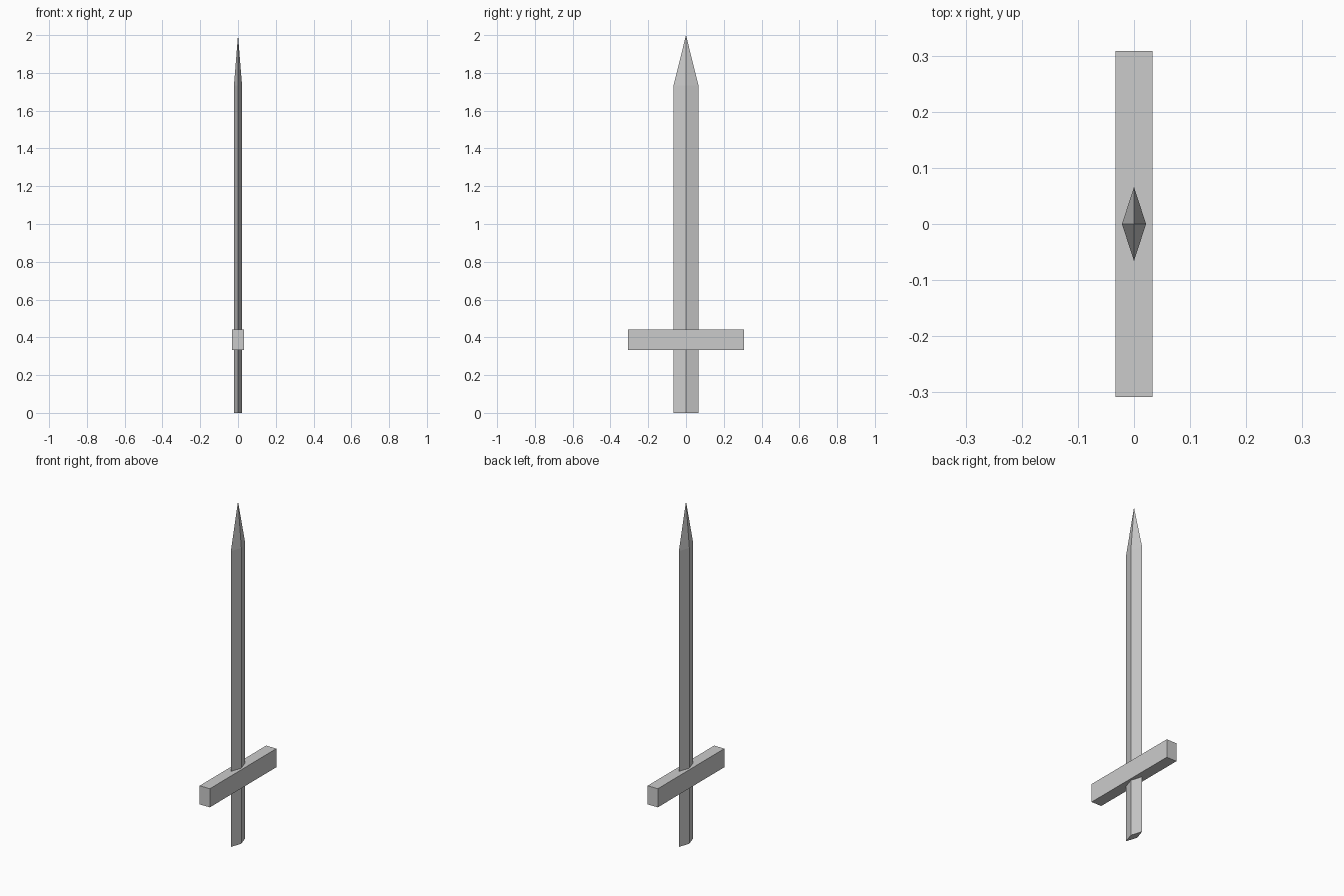
import bpy, bmesh

if "Cube" in bpy.data.objects:
    bpy.data.objects.remove(bpy.data.objects["Cube"])


def make_object(name, bm):
    bmesh.ops.recalc_face_normals(bm, faces=bm.faces)
    mesh = bpy.data.meshes.new(name)
    bm.to_mesh(mesh)
    bm.free()
    obj = bpy.data.objects.new(name, mesh)
    bpy.context.collection.objects.link(obj)
    return obj


# blade: diamond section extruded upwards, then drawn to a point
HALF_X, HALF_Y = 0.0215, 0.066
SHOULDER_Z, TIP_Z = 1.733, 2.0
bm = bmesh.new()
section = [(HALF_X, 0), (0, HALF_Y), (-HALF_X, 0), (0, -HALF_Y)]
bottom = [bm.verts.new((x, y, 0)) for x, y in section]
shoulder = [bm.verts.new((x, y, SHOULDER_Z)) for x, y in section]
tip = bm.verts.new((0, 0, TIP_Z))
bm.faces.new(bottom[::-1])
for i in range(4):
    j = (i + 1) % 4
    bm.faces.new((bottom[i], bottom[j], shoulder[j], shoulder[i]))
    bm.faces.new((shoulder[i], shoulder[j], tip))
make_object("blade", bm)

# crossguard: plain bar that the blade passes through
bm = bmesh.new()
bmesh.ops.create_cube(bm, size=1)
bmesh.ops.scale(bm, vec=(0.066, 0.616, 0.109), verts=bm.verts)
guard = make_object("crossguard", bm)
guard.location.z = 0.388
